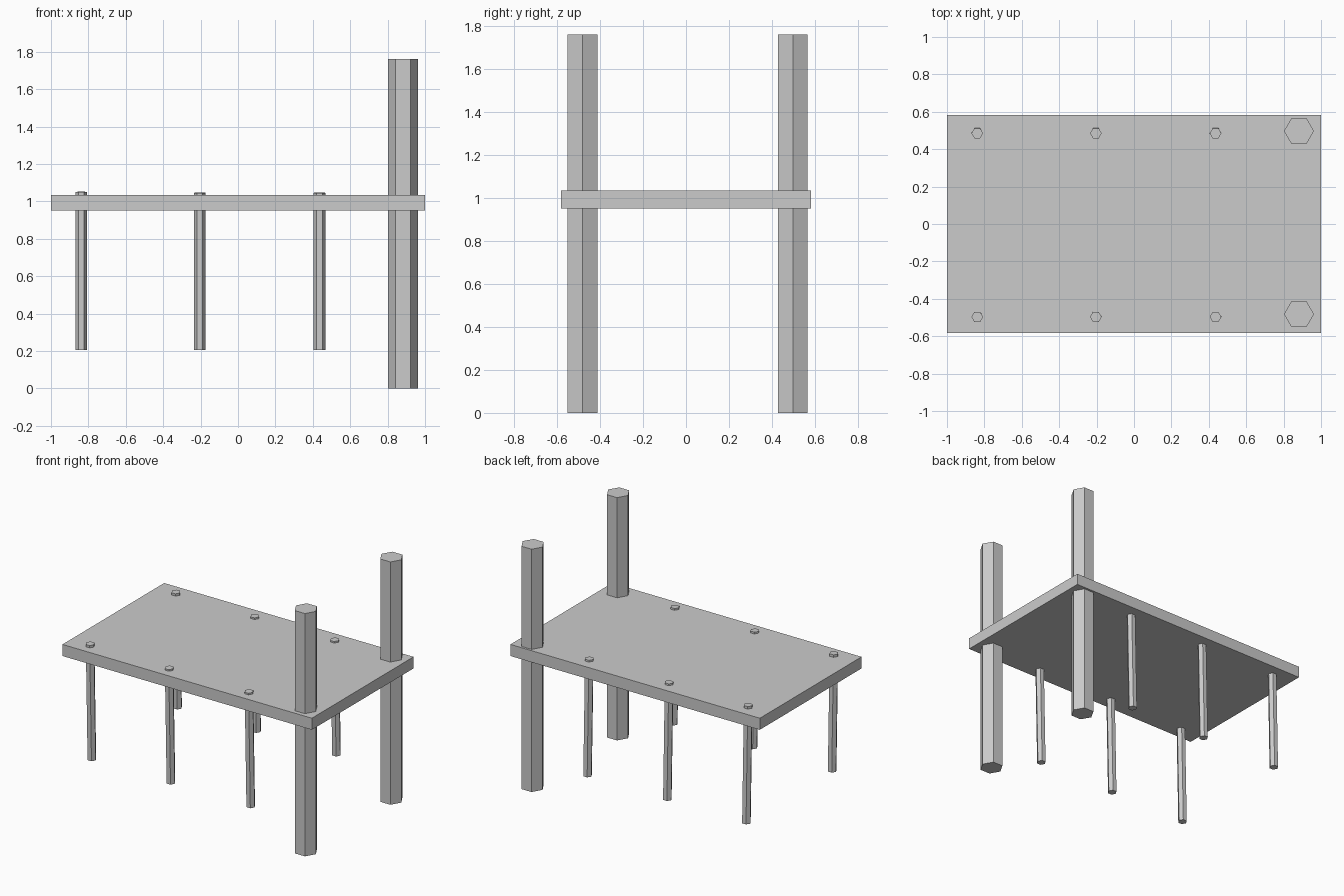
import bpy
import math
from mathutils import Matrix, Vector

if "Cube" in bpy.data.objects:
    bpy.data.objects.remove(bpy.data.objects["Cube"])


def hex_post(name, bottom, top, radius):
    """Six-sided post between two points, corners pointing along x."""
    a, b = Vector(bottom), Vector(top)
    axis = b - a
    bpy.ops.mesh.primitive_cylinder_add(vertices=6, radius=radius, depth=axis.length)
    post = bpy.context.object
    post.name = name
    tilt = Vector((0, 0, 1)).rotation_difference(axis).to_matrix().to_4x4()
    post.data.transform(tilt @ Matrix.Rotation(math.pi / 6, 4, 'Z'))
    post.location = (a + b) / 2


# Flat deck
bpy.ops.mesh.primitive_cube_add(size=1, location=(0, 0, 0.992))
deck = bpy.context.object
deck.name = "deck"
deck.dimensions = (2.0, 1.165, 0.084)
bpy.ops.object.transform_apply(location=False, rotation=False, scale=True)

# Tall mooring posts at the right end
for side, y in (("front", -0.482), ("back", 0.497)):
    hex_post(f"{side}_tall_post", (0.882, y, 0), (0.882, y, 1.76), 0.08)

# Thin legs poking through the deck, feet leaning slightly to the back
for side, y in (("front", -0.497), ("back", 0.485)):
    for i, (x, top) in enumerate(((-0.838, 1.051), (-0.204, 1.046), (0.436, 1.046))):
        hex_post(f"{side}_leg_{i + 1}", (x, y + 0.02, 0.205), (x, y, top), 0.031)
